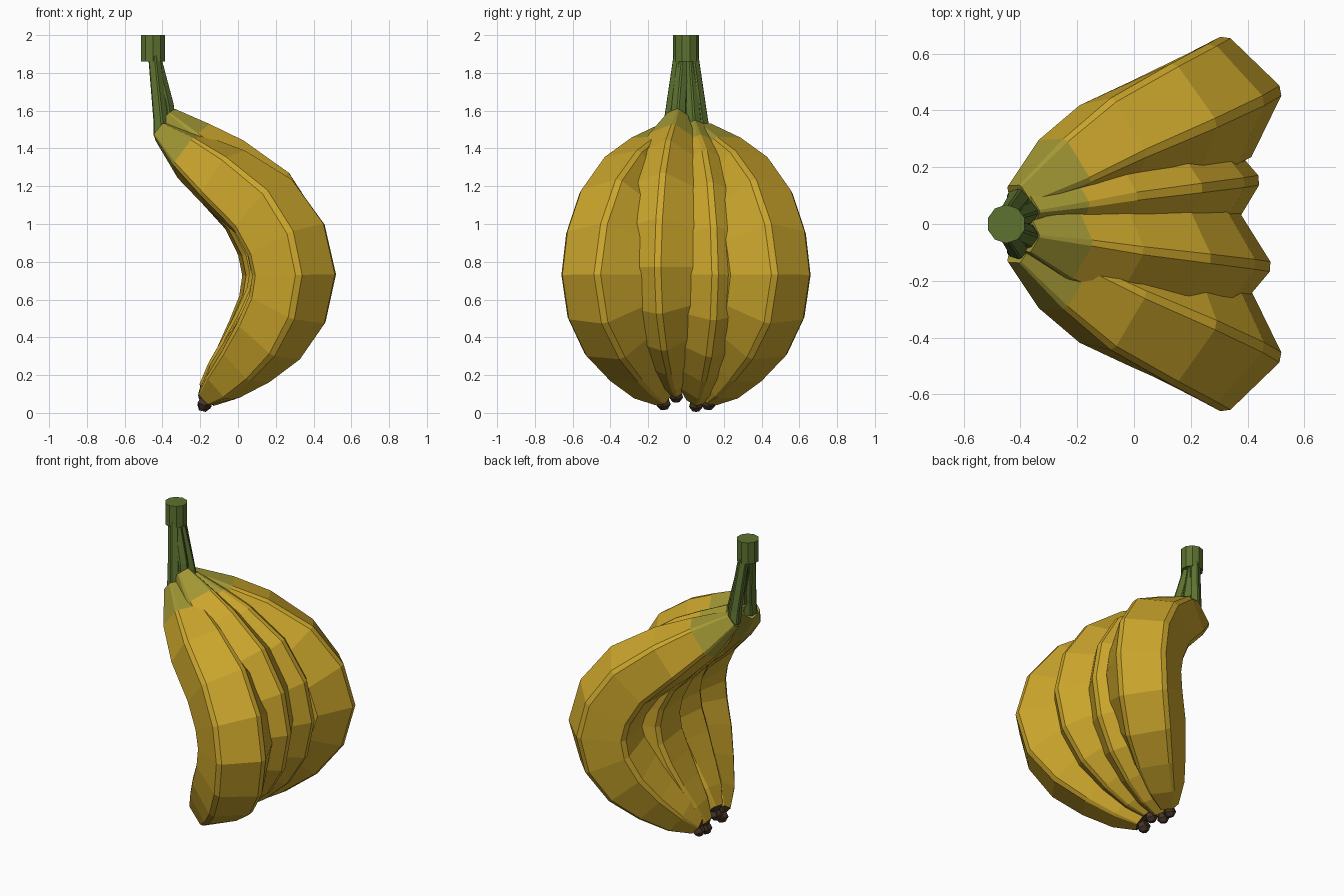
import bpy, bmesh, math
from mathutils import Vector

if "Cube" in bpy.data.objects:
    bpy.data.objects.remove(bpy.data.objects["Cube"])


def material(name, rgb):
    m = bpy.data.materials.new(name)
    m.diffuse_color = (*rgb, 1)
    m.use_nodes = True
    m.node_tree.nodes["Principled BSDF"].inputs["Base Color"].default_value = m.diffuse_color
    return m


PEEL = material("peel_yellow", (0.60, 0.38, 0.025))
NECK = material("neck_olive", (0.36, 0.31, 0.035))
STEM = material("stem_green", (0.11, 0.17, 0.03))
TIP = material("tip_brown", (0.06, 0.035, 0.02))


def sweep(name, path, phi, bevel, mat_of):
    """Pentagon with bevelled corners swept along (x, y, z, radius) points."""
    pts = [Vector(p[:3]) for p in path]
    ref = Vector((math.cos(phi), math.sin(phi), 0))
    bm = bmesh.new()
    rings = []
    for i, p in enumerate(pts):
        t = (pts[min(i + 1, len(pts) - 1)] - pts[max(i - 1, 0)]).normalized()
        u = (ref - t * ref.dot(t)).normalized()
        v = t.cross(u)
        ring = []
        for k in range(5):
            for s in (-bevel, bevel):
                a = math.radians(72 * k + s)
                ring.append(bm.verts.new(p + path[i][3] * (u * math.cos(a) + v * math.sin(a))))
        rings.append(ring)
    for i, (a, b) in enumerate(zip(rings, rings[1:])):
        for k in range(10):
            j = (k + 1) % 10
            bm.faces.new((a[k], a[j], b[j], b[k])).material_index = mat_of(i)
    bm.faces.new(rings[0][::-1]).material_index = mat_of(0)
    bm.faces.new(rings[-1]).material_index = mat_of(len(rings) - 2)
    bmesh.ops.recalc_face_normals(bm, faces=bm.faces[:])
    me = bpy.data.meshes.new(name)
    bm.to_mesh(me)
    bm.free()
    for m in (PEEL, NECK, STEM, TIP):
        me.materials.append(m)
    ob = bpy.data.objects.new(name, me)
    bpy.context.collection.objects.link(ob)


# Centre line of an outer fruit: x, y, z, radius
OUTER = [(-.405, .09, 1.49, .06), (-.25, .19, 1.36, .14), (-.08, .28, 1.24, .19),
         (.13, .36, 1.08, .22), (.25, .41, .90, .23), (.29, .43, .73, .23),
         (.255, .41, .565, .225), (.16, .35, .41, .21), (.04, .27, .275, .17),
         (-.08, .19, .16, .12), (-.165, .125, .085, .06),
         (-.168, .122, .075, .032), (-.178, .118, .045, .04), (-.185, .115, .02, .02)]


def fruit_path(side, inner, dx, top, bottom):
    out = []
    for x, y, z, r in OUTER:
        t = (y - .09) / .34
        h = z / 1.5
        if inner:
            x, y, r = x + dx * t + .03 * (1 - t) * h, .045 + .09 * t, r * .96
        out.append((x, side * y, z + top * h * h + bottom * (1 - h), r))
    return out


# Four fruits: name, side, inner, x shift, top lift, bottom lift, facing angle
FRUITS = [("left_outer", 1, False, 0, 0, 0, 10),
          ("left_inner", 1, True, -.07, .02, -.01, 5),
          ("right_inner", -1, True, -.03, .08, .04, -4),
          ("right_outer", -1, False, 0, 0, 0, -10)]

for name, side, inner, dx, top, bottom, ang in FRUITS:
    path = fruit_path(side, inner, dx, top, bottom)
    sweep(name + "_fruit", path, math.radians(ang), 4.5,
          lambda i: 1 if i == 0 else (3 if i >= 10 else 0))
    # thin stalk from the fruit neck to the shared crown
    x, y, z, r = path[0]
    sweep(name + "_stalk", [(x, y * .95, z - .02, .045), (x - .005, y * .85, z + .06, .04),
                            (-.445, y * .35, 1.90, .033)], math.radians(ang), 8, lambda i: 2)

# Crown block on top of the stalks
bpy.ops.mesh.primitive_cylinder_add(vertices=10, radius=.068, depth=.14, location=(-.45, 0, 1.93))
crown = bpy.context.object
crown.name = "crown"
crown.data.materials.append(STEM)
